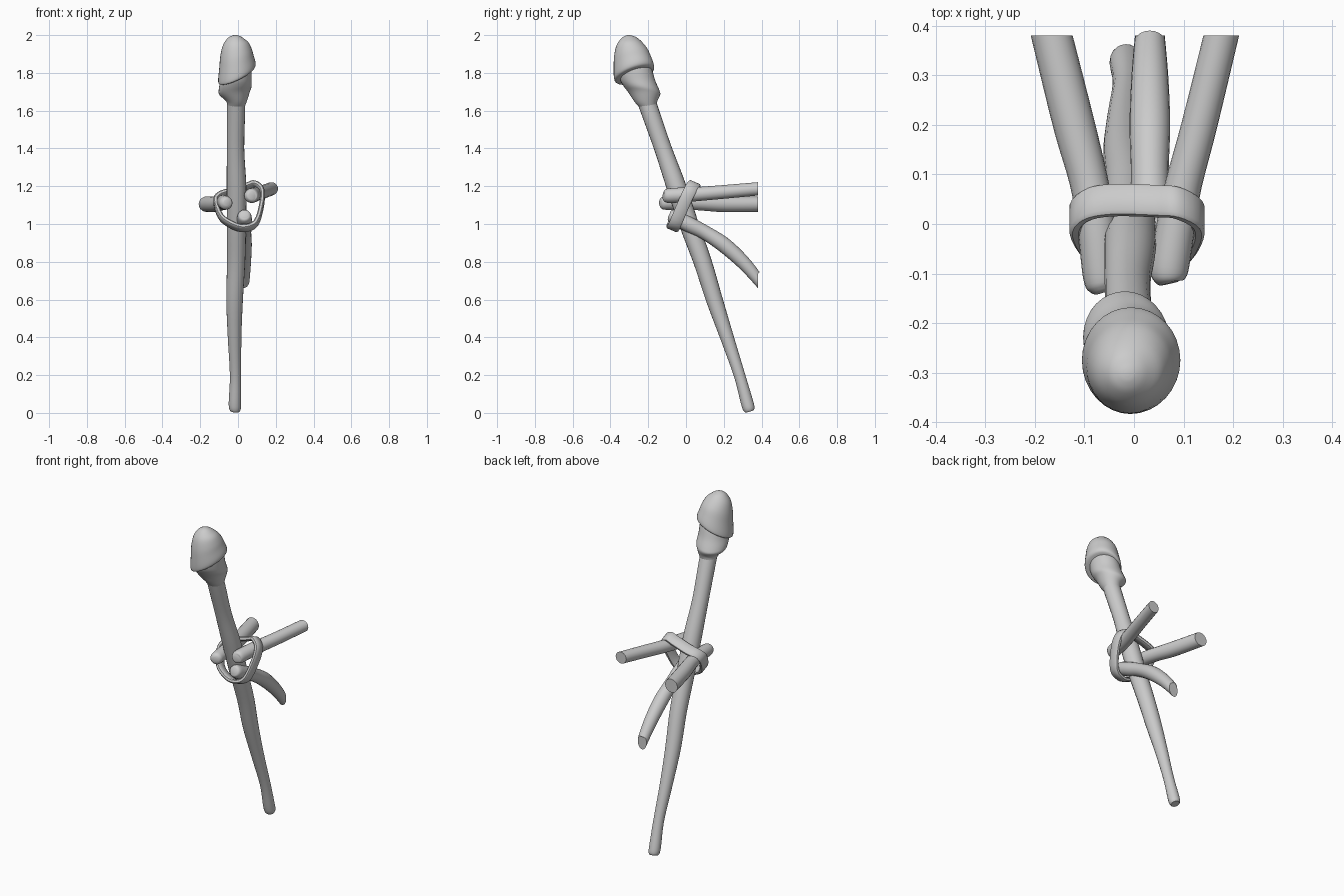
import bpy, bmesh
from math import cos, sin, pi, radians
from mathutils import Vector

if "Cube" in bpy.data.objects:
    bpy.data.objects.remove(bpy.data.objects["Cube"])


def spline(rows, steps, closed=False):
    """Catmull-Rom through rows of equal-length number tuples."""
    n = len(rows)
    get = (lambda i: rows[i % n]) if closed else (lambda i: rows[max(0, min(n - 1, i))])
    out = []
    for i in range(n if closed else n - 1):
        a, b, c, d = (get(i + k) for k in (-1, 0, 1, 2))
        for s in range(steps):
            t = s / steps
            out.append(tuple(0.5 * (2 * q + (r - p) * t + (2 * p - 5 * q + 4 * r - u) * t * t
                                    + (3 * q - p - 3 * r + u) * t ** 3)
                             for p, q, r, u in zip(a, b, c, d)))
    if not closed:
        out.append(rows[-1])
    return out


def loft(name, rings, closed=False):
    bm = bmesh.new()
    vr = [[bm.verts.new(p) for p in ring] for ring in rings]
    m = len(vr[0])
    pairs = list(zip(vr, vr[1:])) + ([(vr[-1], vr[0])] if closed else [])
    for a, b in pairs:
        for j in range(m):
            k = (j + 1) % m
            bm.faces.new((a[j], a[k], b[k], b[j]))
    if not closed:
        bm.faces.new(vr[0][::-1])
        bm.faces.new(vr[-1])
    bmesh.ops.recalc_face_normals(bm, faces=bm.faces[:])
    me = bpy.data.meshes.new(name)
    bm.to_mesh(me)
    bm.free()
    ob = bpy.data.objects.new(name, me)
    bpy.context.collection.objects.link(ob)
    bpy.ops.object.select_all(action='DESELECT')
    ob.select_set(True)
    bpy.context.view_layer.objects.active = ob
    bpy.ops.object.shade_smooth_by_angle(angle=radians(45))
    return ob


def stick(name, rows, wall=None, sides=20):
    """Round branch through (x, y, z, radius); the last ring may be cut flat at y = wall."""
    pts = spline(rows, 4)
    rings = []
    for i, p in enumerate(pts):
        c = Vector(p[:3])
        tan = (Vector(pts[min(i + 1, len(pts) - 1)][:3]) - Vector(pts[max(i - 1, 0)][:3])).normalized()
        u = (Vector((1, 0, 0)) - tan * tan.x).normalized()
        v = tan.cross(u)
        ring = [c + (u * cos(2 * pi * k / sides) + v * sin(2 * pi * k / sides)) * p[3]
                for k in range(sides)]
        if wall is not None and i >= len(pts) - 1:
            ring = [q + tan * ((wall - q.y) / tan.y) for q in ring]
        rings.append(ring)
    return loft(name, rings)


def wrap(name, rows, sides=32):
    """Cloth rings from (x, y, z, rx, ry, slope_x, slope_y)."""
    rings = []
    for x, y, z, rx, ry, sx, sy in spline(rows, 4):
        ring = []
        for k in range(sides):
            dx, dy = rx * cos(2 * pi * k / sides), ry * sin(2 * pi * k / sides)
            ring.append((x + dx, y + dy, z + sx * dx + sy * dy))
        rings.append(ring)
    return loft(name, rings)


# Leaning torch shaft
stick("shaft", [(-.017, .337, .009, .024), (-.016, .333, .022, .031), (-.016, .322, .06, .033),
                (-.013, .283, .2, .030), (-.018, .217, .4, .036), (-.018, .150, .6, .044),
                (-.010, .088, .8, .048), (-.008, .015, 1.0, .051), (-.008, -.052, 1.2, .052),
                (-.013, -.122, 1.4, .046), (-.010, -.192, 1.6, .048), (-.010, -.235, 1.72, .048)])

# Cloth head: lower bundle, then the overlapping slanted cap
wrap("head_lower_cloth", [(-.010, -.200, 1.625, .047, .045, 0, .2), (-.008, -.210, 1.65, .055, .060, 0, .1),
                          (-.018, -.220, 1.69, .080, .084, .1, -.05), (-.015, -.236, 1.72, .087, .094, .1, -.1),
                          (-.012, -.255, 1.76, .083, .092, .1, 0), (-.010, -.268, 1.81, .080, .088, .2, .1),
                          (-.010, -.275, 1.86, .070, .075, .2, .1)])
wrap("head_cap_cloth", [(-.008, -.270, 1.785, .080, .084, .45, .3), (-.006, -.272, 1.79, .096, .102, .45, .3),
                        (-.006, -.276, 1.81, .099, .106, .45, .3), (-.008, -.284, 1.86, .091, .099, .35, .25),
                        (-.010, -.292, 1.91, .083, .088, .2, .2), (-.012, -.299, 1.955, .067, .068, .1, .1),
                        (-.013, -.301, 1.985, .040, .041, 0, .05), (-.013, -.302, 1.997, .018, .018, 0, 0),
                        (-.013, -.302, 2.0, .004, .004, 0, 0)])

# Three struts reaching the wall plane
WALL = .38
stick("left_strut", [(-.060, -.138, 1.112, .016), (-.062, -.130, 1.112, .029), (-.066, -.105, 1.112, .037),
                     (-.076, 0, 1.115, .039), (-.092, .09, 1.11, .039), (-.121, .20, 1.105, .042),
                     (-.166, WALL, 1.105, .041)], WALL)
stick("right_strut", [(.072, -.120, 1.148, .018), (.071, -.112, 1.148, .032), (.072, -.085, 1.15, .039),
                      (.085, 0, 1.155, .039), (.100, .08, 1.16, .037), (.132, .20, 1.17, .036),
                      (.176, WALL, 1.186, .035)], WALL)
stick("lower_strut", [(.034, -.088, 1.052, .018), (.034, -.080, 1.048, .032), (.034, -.055, 1.033, .039),
                      (.034, .02, .995, .041), (.032, .10, .955, .038), (.032, .20, .890, .041),
                      (.032, .30, .800, .037), (.032, WALL, .708, .030)], WALL)

# Flat binding band looped around the joint
path = [(-.118, .005, 1.115), (-.088, -.045, 1.035), (-.025, -.068, .992), (.035, -.070, .978),
        (.095, -.055, 1.005), (.125, -.015, 1.10), (.127, .020, 1.175), (.088, .042, 1.210),
        (.045, .046, 1.198), (-.045, .048, 1.170), (-.100, .036, 1.150)]
width_axis = Vector((0, .92, -.39)).normalized()
pts = [Vector(p) for p in spline(path, 4, closed=True)]
section = [(.033, .006), (.026, .012), (-.026, .012), (-.033, .006),
           (-.033, -.006), (-.026, -.012), (.026, -.012), (.033, -.006)]
rings = []
for i, c in enumerate(pts):
    tan = (pts[(i + 1) % len(pts)] - pts[i - 1]).normalized()
    out = tan.cross(width_axis).normalized()
    rings.append([c + width_axis * w + out * t for w, t in section])
loft("binding_band", rings, closed=True)
